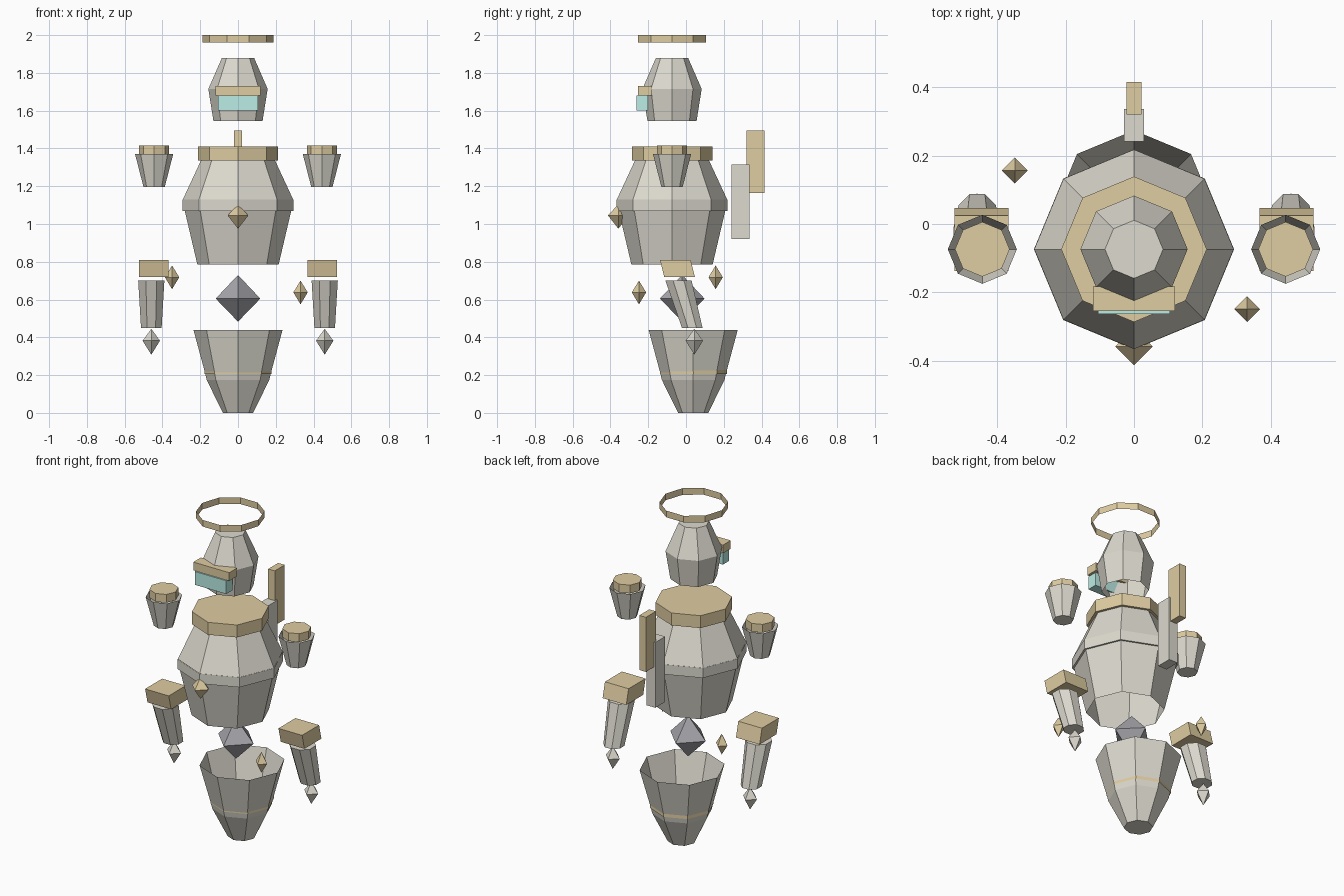
import bpy, bmesh
from math import pi, cos, sin

if "Cube" in bpy.data.objects:
    bpy.data.objects.remove(bpy.data.objects["Cube"])


def material(name, rgb):
    m = bpy.data.materials.new(name)
    m.diffuse_color = (*rgb, 1)
    m.use_nodes = True
    m.node_tree.nodes["Principled BSDF"].inputs["Base Color"].default_value = m.diffuse_color
    return m


STONE = material("stone", (0.72, 0.70, 0.62))
GOLD = material("gold", (0.74, 0.61, 0.36))
TEAL = material("teal", (0.50, 0.85, 0.79))
DARK = material("dark_crystal", (0.38, 0.38, 0.41))


def finish(name, bm, mat):
    bmesh.ops.recalc_face_normals(bm, faces=bm.faces)
    mesh = bpy.data.meshes.new(name)
    bm.to_mesh(mesh)
    bm.free()
    mesh.materials.append(mat)
    ob = bpy.data.objects.new(name, mesh)
    bpy.context.collection.objects.link(ob)
    return ob


def lathe(name, profile, mat, x=0, y=0, sides=8, turn=0, bottom=False, top=False, shear=0):
    """Faceted shell from (radius, z) rings; zero radius makes a tip."""
    bm = bmesh.new()
    z0 = profile[0][1]
    rings = []
    for r, z in profile:
        cy = y + shear * (z - z0)
        n = sides if r > 0 else 1
        rings.append([bm.verts.new((x + r * cos(turn + 2 * pi * i / sides),
                                    cy + r * sin(turn + 2 * pi * i / sides), z))
                      for i in range(n)])
    for a, b in zip(rings, rings[1:]):
        for i in range(sides):
            j = (i + 1) % sides
            if len(a) == 1:
                bm.faces.new((a[0], b[j], b[i]))
            elif len(b) == 1:
                bm.faces.new((a[i], a[j], b[0]))
            else:
                bm.faces.new((a[i], a[j], b[j], b[i]))
    if bottom:
        bm.faces.new(rings[0])
    if top:
        bm.faces.new(rings[-1])
    return finish(name, bm, mat)


def gem(name, x, y, z, r, low, high, mat):
    return lathe(name, [(0, low), (r, z), (0, high)], mat, x, y, sides=4)


def box(name, x, y, z, mat, shear=0):
    """Box from (min, max) ranges; shear slides y with height."""
    bm = bmesh.new()
    bmesh.ops.create_cube(bm, size=1)
    for v in bm.verts:
        a, b, c = (k + 0.5 for k in v.co)
        v.co = (x[0] + a * (x[1] - x[0]),
                y[0] + b * (y[1] - y[0]) + shear * c * (z[1] - z[0]),
                z[0] + c * (z[1] - z[0]))
    return finish(name, bm, mat)


CY = -0.074  # shared axis of the upper body

# Halo: open ten-sided band
lathe("halo", [(0.188, 1.96), (0.188, 2.0)], GOLD, y=CY, sides=10)

# Head, open underneath, with brow and visor
lathe("head", [(0.13, 1.545), (0.157, 1.715), (0.085, 1.88)], STONE, y=CY, top=True)
box("brow", (-0.12, 0.12), (-0.255, -0.183), (1.68, 1.73), GOLD)
box("visor", (-0.105, 0.105), (-0.263, -0.202), (1.60, 1.68), TEAL)

# Torso, open underneath, with belt ridge and lid
lathe("lower_torso", [(0.215, 0.785), (0.282, 1.07)], STONE, y=CY)
lathe("torso_belt", [(0.282, 1.07), (0.293, 1.07), (0.293, 1.13)], STONE, y=CY)
lathe("upper_torso", [(0.292, 1.13), (0.192, 1.345)], STONE, y=CY)
lathe("torso_lid", [(0.213, 1.335), (0.213, 1.41)], GOLD, y=CY, bottom=True, top=True)
gem("chest_gem", 0, -0.358, 1.045, 0.055, 0.975, 1.105, GOLD)

# Back fins
box("back_plate", (-0.03, 0.03), (0.242, 0.336), (0.92, 1.315), STONE)
box("back_blade", (-0.022, 0.022), (0.32, 0.415), (1.165, 1.495), GOLD)

# Floating core and open base
gem("core_crystal", 0, -0.02, 0.605, 0.118, 0.483, 0.73, DARK)
lathe("base", [(0.08, 0), (0.166, 0.175), (0.174, 0.21), (0.236, 0.44)], STONE,
      y=0.038, bottom=True)
lathe("base_band", [(0.177, 0.207), (0.177, 0.226)], GOLD, y=0.04)

# Paired floating shoulders, forearms and hands
for side, s in (("left", -1), ("right", 1)):
    lathe(f"{side}_shoulder", [(0.056, 1.195), (0.101, 1.37)], STONE, s * 0.444, CY, bottom=True)
    lathe(f"{side}_shoulder_cap", [(0.08, 1.365), (0.08, 1.415)], GOLD, s * 0.444, CY,
          bottom=True, top=True)
    cuff = sorted((s * 0.367, s * 0.525))
    box(f"{side}_cuff", cuff, (-0.115, 0.047), (0.72, 0.81), GOLD, shear=-0.25)
    lathe(f"{side}_forearm", [(0.059, 0.45), (0.075, 0.70)], STONE, s * 0.459, 0.033,
          turn=pi / 8, bottom=True, top=True, shear=-0.29)
    gem(f"{side}_hand_crystal", s * 0.459, 0.044, 0.382, 0.046, 0.308, 0.445, STONE)

# Drifting gems
gem("left_gem", -0.349, 0.157, 0.718, 0.038, 0.655, 0.78, GOLD)
gem("right_gem", 0.331, -0.249, 0.638, 0.038, 0.575, 0.70, GOLD)
